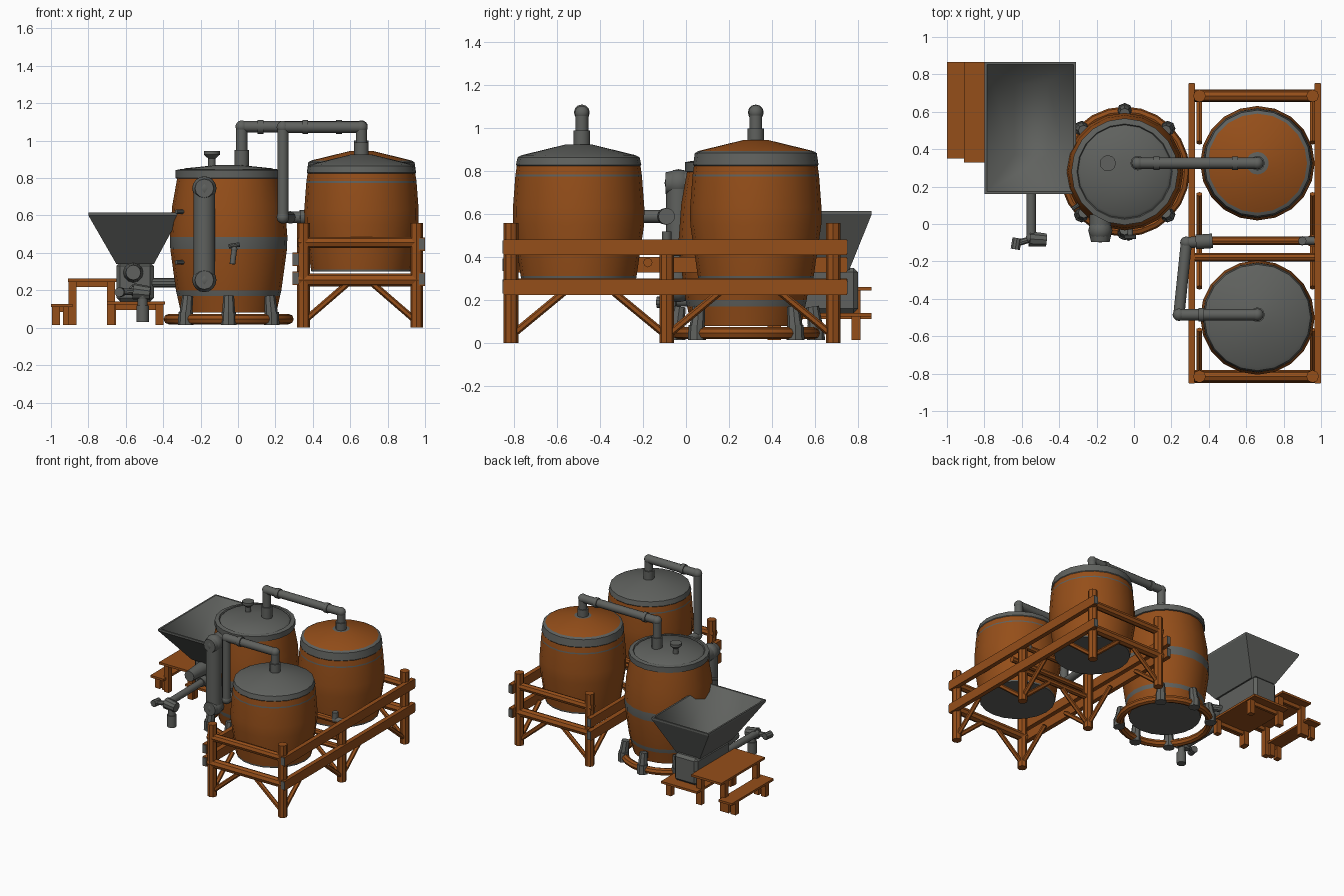
import bpy, bmesh, math
from mathutils import Vector, Matrix

cube = bpy.data.objects.get("Cube")
if cube:
    bpy.data.objects.remove(cube, do_unlink=True)


def material(name, rgb):
    m = bpy.data.materials.new(name)
    m.use_nodes = True
    m.diffuse_color = (*rgb, 1)
    m.node_tree.nodes["Principled BSDF"].inputs["Base Color"].default_value = (*rgb, 1)
    return m


ORANGE = material("orange wood", (0.3, 0.077, 0.01))
GREY = material("grey metal", (0.115, 0.12, 0.112))


def finish(name, bm, mats, smooth=True):
    mesh = bpy.data.meshes.new(name)
    bmesh.ops.recalc_face_normals(bm, faces=bm.faces)
    bm.to_mesh(mesh)
    bm.free()
    for m in mats:
        mesh.materials.append(m)
    ob = bpy.data.objects.new(name, mesh)
    bpy.context.collection.objects.link(ob)
    if smooth:
        bpy.ops.object.select_all(action='DESELECT')
        ob.select_set(True)
        bpy.context.view_layer.objects.active = ob
        bpy.ops.object.shade_smooth_by_angle(angle=math.radians(35))
    return ob


def lathe(name, x, y, profile, sides=20):
    """Turn (radius, z, colour) rows; colour 0 or 1 applies to the band above the row."""
    bm = bmesh.new()
    rings = []
    for r, z, _ in profile:
        rings.append([bm.verts.new((x + r * math.cos(math.tau * i / sides),
                                    y + r * math.sin(math.tau * i / sides), z))
                      for i in range(sides)])
    for k in range(len(rings) - 1):
        a, b = rings[k], rings[k + 1]
        for i in range(sides):
            j = (i + 1) % sides
            bm.faces.new((a[i], a[j], b[j], b[i])).material_index = profile[k][2]
    bm.faces.new(rings[0]).material_index = 1
    bm.faces.new(rings[-1]).material_index = profile[-1][2]
    return finish(name, bm, [ORANGE, GREY])


def add_rod(bm, a, b, r1, r2=None, sides=10):
    a, b = Vector(a), Vector(b)
    d = b - a
    mat = d.to_track_quat('Z', 'Y').to_matrix().to_4x4()
    mat.translation = (a + b) / 2
    bmesh.ops.create_cone(bm, cap_ends=True, segments=sides, radius1=r1,
                          radius2=r1 if r2 is None else r2, depth=d.length, matrix=mat)


def rod(name, a, b, r1, r2=None, mat=GREY, sides=10):
    bm = bmesh.new()
    add_rod(bm, a, b, r1, r2, sides)
    return finish(name, bm, [mat])


def pipe(name, points, r, collar=True):
    """Straight runs with round elbows and a collar at each end."""
    bm = bmesh.new()
    pts = [Vector(p) for p in points]
    for a, b in zip(pts, pts[1:]):
        add_rod(bm, a, b, r, sides=12)
    for p in pts[1:-1]:
        bmesh.ops.create_uvsphere(bm, u_segments=12, v_segments=8, radius=r * 1.12,
                                  matrix=Matrix.Translation(p))
    if collar:
        for a, b in ((pts[0], pts[1]), (pts[-1], pts[-2])):
            add_rod(bm, a, a + (b - a).normalized() * 0.09, r * 1.3, sides=12)
    return finish(name, bm, [GREY])


def box(name, lo, hi, mat):
    bm = bmesh.new()
    bmesh.ops.create_cube(bm, size=1)
    for v in bm.verts:
        v.co = [l + (h - l) * (c + 0.5) for l, h, c in zip(lo, hi, v.co)]
    return finish(name, bm, [mat], False)


# Main boiling vat with metal hoops and lid
MX, MY = -0.05, 0.28
lathe("main_vat", MX, MY, [
    (0.255, 0.08, 0), (0.275, 0.17, 1), (0.282, 0.2, 0), (0.312, 0.42, 1),
    (0.314, 0.485, 0), (0.302, 0.65, 0), (0.275, 0.8, 0)])
lathe("main_lid", MX, MY, [
    (0.27, 0.795, 1), (0.285, 0.8, 1), (0.285, 0.842, 1), (0.255, 0.848, 1),
    (0.25, 0.84, 1), (0.235, 0.852, 1), (0.06, 0.87, 1)])
lathe("lid_valve", -0.14, 0.325, [
    (0.02, 0.85, 1), (0.02, 0.905, 1), (0.043, 0.925, 1), (0.043, 0.945, 1)], 12)

# Base ring and its six clamps
bm = bmesh.new()
rings = []
for i in range(24):
    t = math.tau * i / 24
    rings.append([bm.verts.new(((0.32 + 0.028 * math.cos(s)) * math.cos(t) + MX,
                                (0.32 + 0.028 * math.cos(s)) * math.sin(t) + MY,
                                0.046 + 0.028 * math.sin(s)))
                  for s in [math.tau * k / 8 for k in range(8)]])
for i in range(24):
    for k in range(8):
        a, b = rings[i], rings[(i + 1) % 24]
        bm.faces.new((a[k], b[k], b[(k + 1) % 8], a[(k + 1) % 8]))
finish("base_ring", bm, [ORANGE])
for angle in (45, 90, 135, -45, -90, -135):
    out = Vector((math.cos(math.radians(angle)), math.sin(math.radians(angle)), 0))
    base = Vector((MX, MY, 0)) + out * 0.325
    rod("base_foot", base + Vector((0, 0, 0.015)), base + Vector((0, 0, 0.085)),
        0.042, 0.038, sides=8)
    rod("base_clamp", base + Vector((0, 0, 0.06)), base - out * 0.015 + Vector((0, 0, 0.17)),
        0.036, 0.029, sides=8)

# Upright condenser, tap and side stubs on the main vat
pipe("condenser", [(-0.18, 0.05, 0.745), (-0.18, -0.035, 0.745), (-0.18, -0.035, 0.255),
                   (-0.18, 0.05, 0.255)], 0.058, False)
for z in (0.745, 0.255):
    rod("condenser_cap", (-0.18, -0.03, z), (-0.18, -0.095, z), 0.064, 0.05, sides=12)
pipe("tap", [(-0.02, 0, 0.42), (-0.02, -0.07, 0.42), (-0.03, -0.075, 0.34)], 0.015, False)
rod("tap_handle", (-0.05, -0.07, 0.435), (0.01, -0.07, 0.445), 0.012)
for z in (0.35, 0.62):
    rod("side_stub", (-0.33, 0.08, z), (-0.27, 0.12, z), 0.012)

# Two raised vats
for name, y, cone, top in (("back_vat", 0.325, 0, 0.945), ("front_vat", -0.5, 1, 0.925)):
    lift = top - 0.935
    lathe(name, 0.66, y, [
        (0.268, 0.3, 1), (0.27, 0.312, 0), (0.305, 0.55, 0),
        (0.306, 0.63, 0), (0.295, 0.775, 1), (0.294, 0.785, 0), (0.288, 0.825, 1),
        (0.292, 0.83, 1), (0.284, 0.875 + lift, 1), (0.265, 0.885 + lift, cone),
        (0.06, top, 1)])

# Transfer pipes
pipe("back_pipe", [(0.02, 0.325, 0.86), (0.02, 0.325, 1.075), (0.66, 0.325, 1.075),
                   (0.66, 0.325, 0.91)], 0.03)
pipe("front_pipe", [(0.66, -0.485, 0.9), (0.66, -0.485, 1.072), (0.24, -0.485, 1.072),
                    (0.24, -0.485, 0.59), (0.28, -0.1, 0.59), (0.42, -0.09, 0.59)], 0.03)
for x, y in ((0.12, 0.325), (0.54, 0.325), (0.36, -0.485)):
    rod("pipe_collar", (x - 0.015, y, 1.074), (x + 0.015, y, 1.074), 0.037, sides=12)

# Timber stand: posts, flat outer rails with metal end plates, cross rails and braces
LEFT, RIGHT = 0.35, 0.955
ENDS = (-0.815, -0.09, 0.685)
for x, rail_x, heights in ((LEFT, 0.308, (0.265, 0.365)), (RIGHT, 0.983, (0.26, 0.447))):
    for y in ENDS:
        top = 0.44 if y == ENDS[1] else 0.56
        rod("stand_post", (x, y, 0), (x, y, top), 0.034, mat=ORANGE, sides=8)
    for z in heights:
        box("side_rail", (rail_x - 0.017, -0.85, z - 0.036), (rail_x + 0.017, 0.75, z + 0.036),
            ORANGE)
        for y in (-0.854, 0.75):
            box("rail_end_plate", (rail_x - 0.015, y, z - 0.03),
                (rail_x + 0.015, y + 0.004, z + 0.03), GREY)
    for y, d in ((ENDS[0], 1), (ENDS[1], -1), (ENDS[1], 1), (ENDS[2], -1)):
        rod("side_brace", (x, y + d * 0.02, 0.05), (x, y + d * 0.25, 0.24), 0.017,
            mat=ORANGE, sides=6)
for y in ENDS:
    for z, r in ((0.255, 0.034), (0.455, 0.03)):
        rod("cross_rail", (0.32, y, z), (0.98, y, z), r if y != ENDS[1] else 0.022,
            mat=ORANGE, sides=8)
    for x, d in ((LEFT, 1), (RIGHT, -1)):
        rod("cross_brace", (x + d * 0.02, y, 0.05), (x + d * 0.24, y, 0.24), 0.017,
            mat=ORANGE, sides=6)
rod("middle_beam", (0.31, -0.178, 0.375), (0.98, -0.178, 0.375), 0.022, mat=ORANGE, sides=8)
pipe("post_stub", [(0.97, -0.09, 0.46), (0.9, -0.09, 0.46), (0.9, -0.09, 0.52)], 0.022, False)

# Open feed hopper with thin walls and a soft inside
bm = bmesh.new()


def rect(x0, x1, y0, y1, z):
    return [bm.verts.new(p) for p in ((x0, y0, z), (x1, y0, z), (x1, y1, z), (x0, y1, z))]


loops = [rect(-0.65, -0.45, 0.36, 0.76, 0.34), rect(-0.8, -0.31, 0.16, 0.865, 0.6),
         rect(-0.8, -0.31, 0.16, 0.865, 0.615), rect(-0.787, -0.323, 0.173, 0.852, 0.615),
         rect(-0.64, -0.46, 0.37, 0.75, 0.36)]
for a, b in zip(loops, loops[1:]):
    for i in range(4):
        f = bm.faces.new((a[i], a[(i + 1) % 4], b[(i + 1) % 4], b[i]))
        f.smooth = b is loops[-1]
bm.faces.new(loops[0])
bm.faces.new(loops[-1]).smooth = True
finish("hopper", bm, [GREY], False)

# Mill under the hopper, with outlet spout and link to the vat
mill = box("mill_body", (-0.65, 0.38, 0.14), (-0.45, 0.8, 0.35), GREY)
bevel = mill.modifiers.new("bevel", 'BEVEL')
bevel.width = 0.02
rod("mill_drive", (-0.56, 0.4, 0.295), (-0.56, 0.2, 0.295), 0.055, 0.04, sides=12)
pipe("outlet_spout", [(-0.55, 0.42, 0.2), (-0.55, -0.075, 0.195), (-0.51, -0.085, 0.17),
                      (-0.51, -0.085, 0.03)], 0.026)
rod("spout_elbow", (-0.56, -0.08, 0.195), (-0.47, -0.085, 0.185), 0.043, 0.036)
rod("spout_handle", (-0.63, -0.105, 0.19), (-0.55, -0.08, 0.195), 0.018)
rod("handle_knob", (-0.635, -0.135, 0.19), (-0.625, -0.075, 0.19), 0.026)
rod("vat_link", (-0.47, 0.42, 0.24), (-0.29, 0.34, 0.24), 0.025)

# Wooden platform and steps
for name, x0, x1, y0, z in (("platform", -0.7, -0.39, 0.35, 0.14),
                            ("upper_step", -0.91, -0.65, 0.33, 0.262),
                            ("lower_step", -1.0, -0.885, 0.35, 0.128)):
    box(name + "_top", (x0, y0, z - 0.017), (x1, 0.865, z), ORANGE)
    for x in (x0 + 0.005, x1 - 0.05):
        for y in (y0 + 0.05, 0.77):
            box(name + "_leg", (x, y, 0.015), (x + 0.042, y + 0.042, z - 0.015), ORANGE)
    for y in (y0 + 0.06, 0.78):
        box(name + "_bar", (x0 + 0.01, y, z - 0.045), (x1 - 0.01, y + 0.02, z - 0.015), ORANGE)
